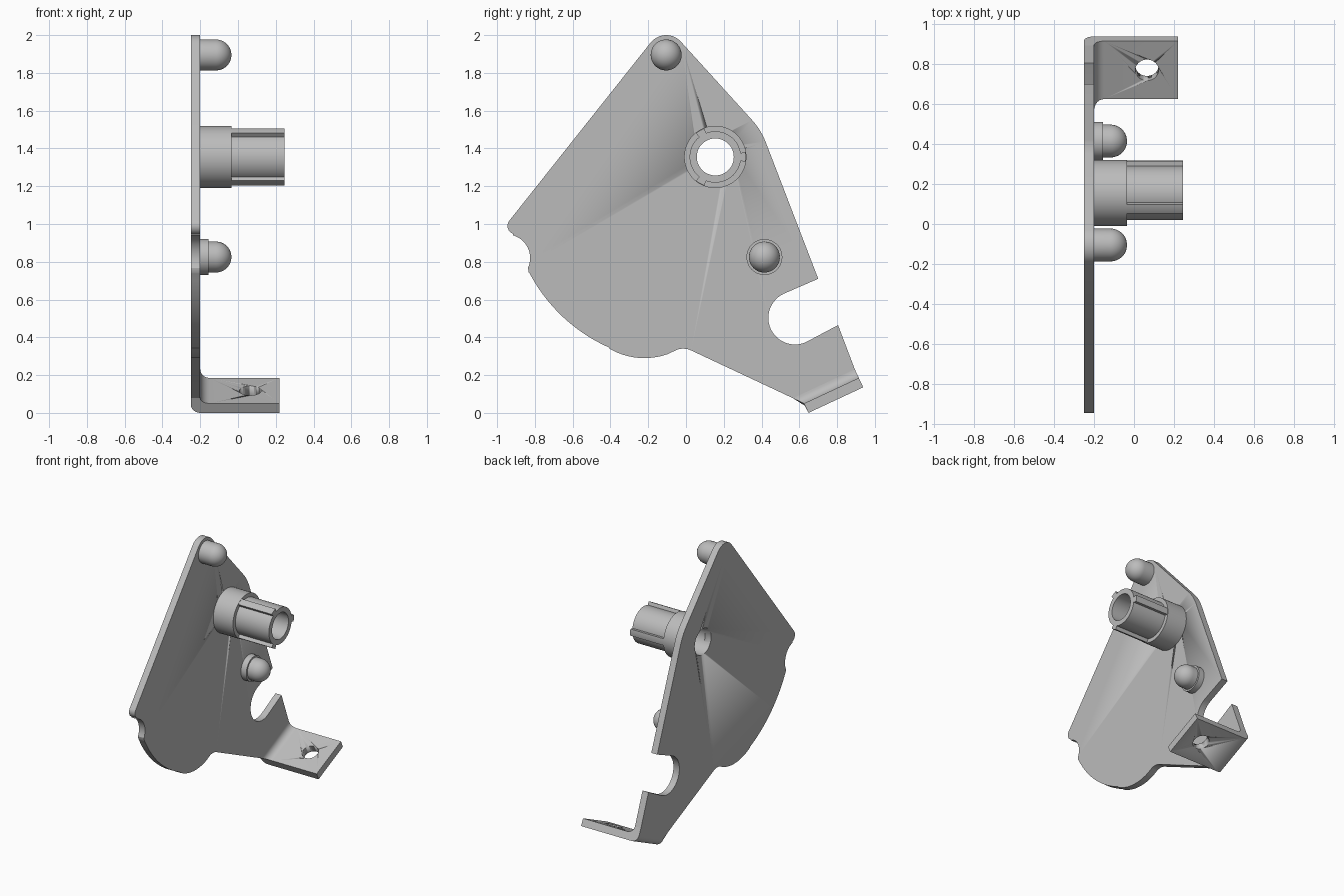
import bpy, bmesh
from math import sin, cos, radians, pi
from mathutils import Vector, Matrix

cube = bpy.data.objects.get("Cube")
if cube:
    bpy.data.objects.remove(cube, do_unlink=True)

grey = bpy.data.materials.new("plain grey")
grey.use_nodes = True
colour = (0.5, 0.5, 0.5, 1)
grey.diffuse_color = colour
grey.node_tree.nodes["Principled BSDF"].inputs["Base Color"].default_value = colour


def arc(cy, cz, r, a0, a1, n=10):
    """Points on an arc, angles in degrees."""
    steps = [radians(a0 + (a1 - a0) * i / n) for i in range(n + 1)]
    return [(cy + r * cos(a), cz + r * sin(a)) for a in steps]


def finish(name, bm):
    bmesh.ops.recalc_face_normals(bm, faces=bm.faces)
    mesh = bpy.data.meshes.new(name)
    bm.to_mesh(mesh)
    bm.free()
    mesh.materials.append(grey)
    obj = bpy.data.objects.new(name, mesh)
    bpy.context.collection.objects.link(obj)
    bpy.ops.object.select_all(action='DESELECT')
    obj.select_set(True)
    bpy.context.view_layer.objects.active = obj
    bpy.ops.object.shade_smooth_by_angle(angle=radians(30))
    return obj


def loft(name, start, end):
    """Solid between two matching outlines."""
    bm = bmesh.new()
    a = [bm.verts.new(p) for p in start]
    b = [bm.verts.new(p) for p in end]
    bm.faces.new(a)
    bm.faces.new(b[::-1])
    for i in range(len(a)):
        j = (i + 1) % len(a)
        bm.faces.new((a[i], a[j], b[j], b[i]))
    return finish(name, bm)


def prism(name, pts, x0, x1):
    return loft(name, [(x0, y, z) for y, z in pts], [(x1, y, z) for y, z in pts])


def lathe(name, profile, cy, cz, closed=False):
    """Revolve (x, radius) points about an axis along x."""
    bm = bmesh.new()
    verts = [bm.verts.new((x, cy + r, cz)) for x, r in profile]
    edges = [bm.edges.new(pair) for pair in zip(verts, verts[1:])]
    if closed:
        edges.append(bm.edges.new((verts[-1], verts[0])))
    bmesh.ops.spin(bm, geom=verts + edges, cent=(0, cy, cz), axis=(1, 0, 0),
                   angle=2 * pi, steps=48, use_merge=False)
    bmesh.ops.remove_doubles(bm, verts=bm.verts, dist=0.0005)
    return finish(name, bm)


def drill(obj, centre, axis, radius):
    """Cut a round hole through a part."""
    bm = bmesh.new()
    turn = Vector((0, 0, 1)).rotation_difference(axis).to_matrix().to_4x4()
    bmesh.ops.create_cone(bm, cap_ends=True, segments=48, radius1=radius, radius2=radius,
                          depth=0.3, matrix=Matrix.Translation(centre) @ turn)
    cutter = finish("hole_cutter", bm)
    cutter.hide_render = True
    mod = obj.modifiers.new("hole", 'BOOLEAN')
    mod.operation = 'DIFFERENCE'
    mod.solver = 'EXACT'
    mod.object = cutter
    bpy.context.view_layer.objects.active = obj
    # Keep the hole ahead of the smoothing modifier, if there is one
    bpy.ops.object.modifier_move_to_index(modifier=mod.name, index=0)
    bpy.ops.object.modifier_apply(modifier=mod.name)
    bpy.data.objects.remove(cutter, do_unlink=True)


BACK, FACE = -0.25, -0.2
hub_y, hub_z = 0.155, 1.355

# Bend frame: u runs along the bend, n points away from the plate
slant = radians(25)
u = Vector((0, cos(slant), sin(slant)))
n = Vector((0, sin(slant), -cos(slant)))
bend = Vector((0, 0.625, 0.05))
width, thick, fillet, shear = 0.32, 0.055, 0.05, 0.83
left_end = bend - fillet * n - fillet * shear * u
right_end = bend - fillet * n + width * u

# Flat plate with its notches
outline = (arc(-0.105, 1.895, 0.105, 42, 141, 14)
           + arc(-0.9, 0.99, 0.045, 141, 250, 8)
           + arc(-0.95, 0.82, 0.125, 75, -25, 12) + [(-0.833, 0.745)]
           + arc(-0.05, 1.15, 0.88, 208, 246, 14)
           + arc(-0.22, 0.66, 0.37, 240, 290, 12)
           + arc(-0.015, 0.24, 0.1, 110, 65, 8)
           + [left_end.yz[:], right_end.yz[:], (0.805, 0.465)]
           + arc(0.577, 0.503, 0.141, -65, -245, 24) + [(0.70, 0.71)]
           + arc(0.063, 1.292, 0.386, 22, 42, 8))
plate = prism("mounting_plate", outline, BACK, FACE)
drill(plate, Vector((BACK, hub_y, hub_z)), Vector((1, 0, 0)), 0.098)

# Bent tab: profile of (x, distance along n)
section = ([(BACK, -fillet)] + arc(FACE, thick - 0.05, 0.05, 180, 90, 8)
           + [(0.22, thick), (0.22, 0)]
           + arc(FACE + fillet, -fillet, fillet, 90, 180, 8))


def tab_end(offset, lean):
    return [Vector((x, 0, 0)) + bend + d * n + (offset + min(d, 0) * lean) * u
            for x, d in section]


tab = loft("bent_tab", tab_end(0, shear), tab_end(width, 0))
drill(tab, bend + width / 2 * u + Vector((0.065, 0, 0)), n, 0.058)

# Hollow hub with a wide collar
lathe("hollow_hub", [(FACE, 0.098), (FACE, 0.165), (-0.035, 0.165), (-0.035, 0.136),
                     (0.245, 0.136), (0.245, 0.098)], hub_y, hub_z, closed=True)

# Three ribs along the hub
for i in range(3):
    mid = 120 * i
    rib = arc(hub_y, hub_z, 0.162, mid - 9, mid + 9, 6) + arc(hub_y, hub_z, 0.13, mid + 9, mid - 9, 6)
    prism(f"hub_rib_{i + 1}", rib, -0.04, 0.245)


# Round-ended pins
def pin(name, cy, cz, r=0.082, tip=-0.035):
    dome = [(x, max(rad, 0)) for x, rad in arc(tip - r, 0, r, 90, 0, 12)]
    lathe(name, [(FACE, 0), (FACE, r)] + dome, cy, cz)


pin("upper_pin", -0.105, 1.895)
pin("lower_pin", 0.415, 0.825)
lathe("lower_pin_collar", [(FACE, 0), (FACE, 0.095), (-0.155, 0.095), (-0.155, 0)], 0.415, 0.825)
